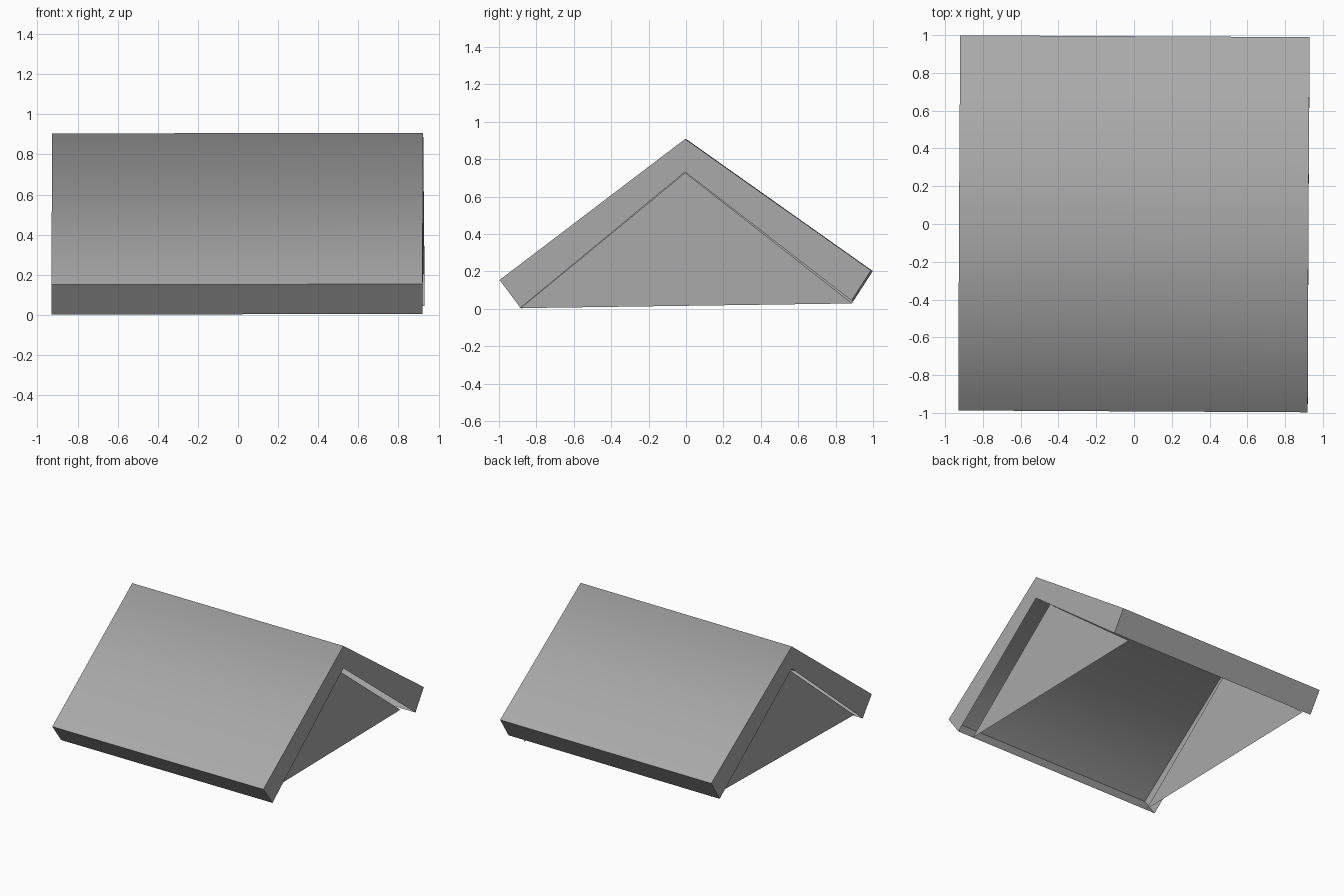
import bpy, bmesh, math
from mathutils import Matrix

cube = bpy.data.objects.get("Cube")
if cube:
    bpy.data.objects.remove(cube, do_unlink=True)

grey = bpy.data.materials.new("mid grey")
grey.use_nodes = True
colour = (0.4, 0.4, 0.4, 1)
grey.diffuse_color = colour
grey.node_tree.nodes["Principled BSDF"].inputs["Base Color"].default_value = colour


def add_profile(bm, profile, x):
    return bm.faces.new([bm.verts.new((x, y, z)) for y, z in profile])


def finish(bm, name, roll):
    """Apply the slight turn and roll of the part and add it to the scene."""
    bm.transform(Matrix.Rotation(math.radians(-0.3), 4, "Z")
                 @ Matrix.Rotation(math.radians(roll), 4, "Y"))
    mesh = bpy.data.meshes.new(name)
    bm.to_mesh(mesh)
    bm.free()
    mesh.materials.append(grey)
    obj = bpy.data.objects.new(name, mesh)
    bpy.context.collection.objects.link(obj)
    return obj


# Roof shell: slopes, eaves and end caps, open underneath
bm = bmesh.new()
end = add_profile(bm, [(-0.992, 0.152), (-0.88, 0.003), (0, 0.73),
                       (0.89, 0.042), (0.994, 0.203), (0, 0.906)], -0.925)
grown = bmesh.ops.extrude_face_region(bm, geom=[end], use_keep_orig=True)
moved = [v for v in grown["geom"] if isinstance(v, bmesh.types.BMVert)]
bmesh.ops.translate(bm, vec=(1.85, 0, 0), verts=moved)
bmesh.ops.recalc_face_normals(bm, faces=bm.faces)
bm.normal_update()
underside = [f for f in bm.faces if f.normal.z < -0.7]
bmesh.ops.delete(bm, geom=underside, context="FACES")
roof = finish(bm, "roof", -0.1)
bpy.ops.object.select_all(action="DESELECT")
roof.select_set(True)
bpy.context.view_layer.objects.active = roof
bpy.ops.object.shade_smooth_by_angle(angle=math.radians(80))

# Thin gable walls set in from each end
for name, x in (("left_gable", 0.79), ("right_gable", -0.85)):
    bm = bmesh.new()
    wall = add_profile(bm, [(-0.88, 0.006), (0.893, 0.031), (0, 0.73)], x)
    bm.normal_update()
    if wall.normal.x * x < 0:
        wall.normal_flip()
    finish(bm, name, 0.2)
